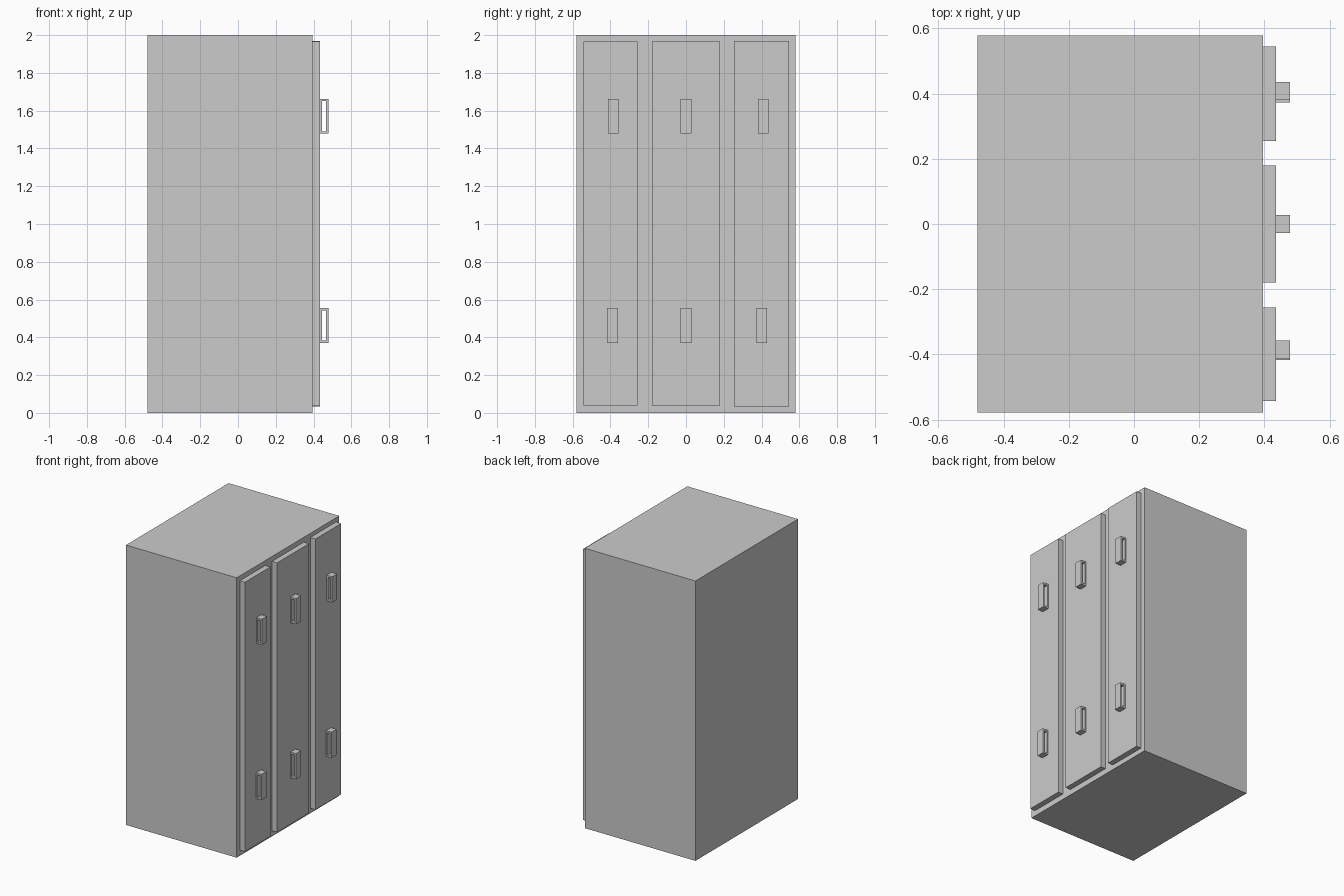
import bpy, bmesh

if "Cube" in bpy.data.objects:
    bpy.data.objects.remove(bpy.data.objects["Cube"])


def new_object(name, bm):
    bmesh.ops.recalc_face_normals(bm, faces=bm.faces)
    mesh = bpy.data.meshes.new(name)
    bm.to_mesh(mesh)
    bm.free()
    obj = bpy.data.objects.new(name, mesh)
    bpy.context.collection.objects.link(obj)
    return obj


def box(name, lo, hi):
    bm = bmesh.new()
    bmesh.ops.create_cube(bm, size=1)
    for v in bm.verts:
        v.co = [(a + b) / 2 + c * (b - a) for a, b, c in zip(lo, hi, v.co)]
    return new_object(name, bm)


def handle(name, y, z):
    """Rectangular pull: a closed loop in the XZ plane, extruded along Y."""
    def loop(x0, x1, h):
        return [(x0, z - h), (x1, z - h), (x1, z + h), (x0, z + h)]
    bm = bmesh.new()
    outer, inner = ([bm.verts.new((px, y - 0.028, pz)) for px, pz in pts]
                    for pts in (loop(0.435, 0.478, 0.092), loop(0.444, 0.466, 0.08)))
    for i in range(4):
        j = (i + 1) % 4
        bm.faces.new((outer[i], outer[j], inner[j], inner[i]))
    ext = bmesh.ops.extrude_face_region(bm, geom=bm.faces[:], use_keep_orig=True)
    moved = [g for g in ext["geom"] if isinstance(g, bmesh.types.BMVert)]
    bmesh.ops.translate(bm, verts=moved, vec=(0, 0.056, 0))
    return new_object(name, bm)


# Cabinet body
box("cabinet_body", (-0.48, -0.579, 0), (0.395, 0.579, 2))

# Three door panels on the +X side: y range, z range, upper and lower handle y
doors = {
    "left": (-0.543, -0.256, 0.04, 1.965, -0.386, -0.389),
    "middle": (-0.18, 0.18, 0.04, 1.965, 0.0, 0.0),
    "right": (0.254, 0.544, 0.035, 1.97, 0.408, 0.401),
}
for side, (y0, y1, z0, z1, y_up, y_low) in doors.items():
    box(f"{side}_door", (0.395, y0, z0), (0.435, y1, z1))
    handle(f"{side}_upper_handle", y_up, 1.571)
    handle(f"{side}_lower_handle", y_low, 0.463)
